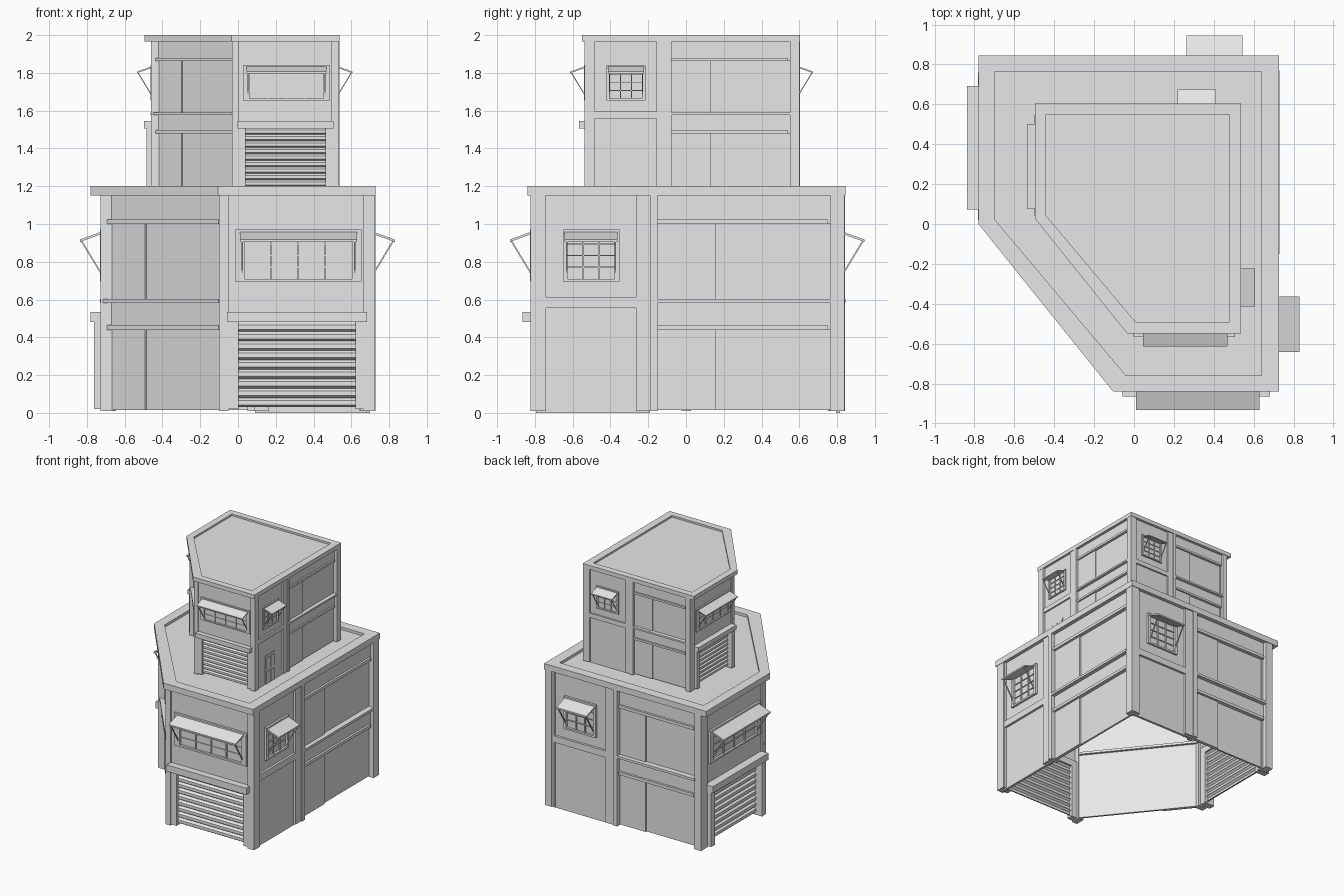
import bpy
import bmesh
from mathutils import Vector

if "Cube" in bpy.data.objects:
    bpy.data.objects.remove(bpy.data.objects["Cube"], do_unlink=True)

# One plain material for the whole building
grey = bpy.data.materials.new("light_grey")
grey.use_nodes = True
tone = (0.8, 0.8, 0.8, 1)
grey.diffuse_color = tone
grey.node_tree.nodes["Principled BSDF"].inputs["Base Color"].default_value = tone

parts = {}
TOP = 1.15      # underside of the roof band


class Wall:
    """Wall plane: u runs left to right seen from outside, d points outward."""

    def __init__(self, origin, along, label):
        self.o = Vector((*origin, 0))
        self.u = Vector((*along, 0)).normalized()
        self.n = self.u.cross(Vector((0, 0, 1)))
        self.label = label

    def prism(self, name, u0, u1, profile):
        """Extrude a (d, z) profile along the wall from u0 to u1."""
        bm = parts.setdefault(self.label + "_" + name, bmesh.new())
        ends = [[bm.verts.new(self.o + self.u * u + self.n * d + Vector((0, 0, z)))
                 for d, z in profile] for u in (u0, u1)]
        count = len(profile)
        faces = [bm.faces.new(ends[0]), bm.faces.new(ends[1])]
        for i in range(count):
            j = (i + 1) % count
            faces.append(bm.faces.new((ends[0][i], ends[0][j], ends[1][j], ends[1][i])))
        bmesh.ops.recalc_face_normals(bm, faces=faces)

    def box(self, name, u0, u1, d0, d1, z0, z1):
        self.prism(name, u0, u1, [(d0, z0), (d1, z0), (d1, z1), (d0, z1)])


def window(w, c, half, border, shade, d, cols):
    """Framed window with bars, a sloping awning and two struts."""
    low, high = 0.71, 0.955
    for s in (-1, 1):
        a, b = sorted((c + s * half, c + s * (half + border)))
        w.box("window_frame", a, b, d, d + 0.018, low - 0.015, high + 0.015)
        a = c + s * (shade - 0.012)
        w.prism("awning_struts", a - 0.004, a + 0.004,
                [(d, 0.71), (d, 0.725), (d + 0.115, 0.915), (d + 0.12, 0.908)])
    for z in (low - 0.015, high):
        w.box("window_frame", c - half, c + half, d, d + 0.018, z, z + 0.015)
    for i in range(1, cols):
        u = c - half + 2 * half * i / cols
        w.box("window_bars", u - 0.004, u + 0.004, d, d + 0.009, low, high)
    for i in range(1, 4):
        z = low + (high - low) * i / 4
        w.box("window_bars", c - half, c + half, d, d + 0.007, z - 0.003, z + 0.003)
    w.prism("awning", c - shade, c + shade,
            [(d, 0.95), (d, 0.963), (d + 0.125, 0.918), (d + 0.125, 0.905)])


def shop_bay(w, c, jamb):
    """Roller shutter below a wide window, between two pillars."""
    for s in (-1, 1):
        a, b = sorted((c + s * 0.363, c + s * 0.4125))
        w.box("pillars", a, b, -0.08, 0, 0.01, TOP)
        a, b = sorted((c + s * 0.31, c + s * 0.365))
        w.box("shutter_jambs", a, b, -0.06, jamb, 0.02, 0.49)
    w.box("shutter_lintel", c - 0.37, c + 0.37, -0.06, max(0.042, jamb + 0.02), 0.48, 0.535)
    # corrugated shutter sheet
    slats, pitch = 9, 0.05
    outer = []
    for i in range(slats):
        z = 0.03 + i * pitch
        outer += [(-0.04, z), (-0.022, z + 0.012), (-0.022, z + 0.036)]
    outer.append((-0.04, 0.03 + slats * pitch))
    inner = [(d - 0.008, z) for d, z in reversed(outer)]
    w.prism("shutter", c - 0.312, c + 0.312, outer + inner)
    w.box("upper_wall", c - 0.365, c + 0.365, -0.035, -0.015, 0.53, TOP)
    window(w, c + 0.007, 0.285, 0.05, 0.31, -0.015, 4)


def small_bay(w, a, b):
    """Narrow bay: two recessed panels, the upper one with a small window."""
    left, right = a + 0.083, b - 0.075
    w.box("panels", a + 0.03, b, -0.045, -0.025, 0, TOP)
    for u0, u1 in ((a, left), (right, b)):
        w.box("bay_frame", u0, u1, -0.06, -0.006, 0.01, TOP)
    w.box("bay_frame", left, right, -0.03, -0.006, 0.555, 0.61)
    w.box("pillars", a, a + 0.062, -0.06, 0, 0.01, TOP)
    w.box("pillars", b, b + 0.04, -0.08, 0.003, 0.01, TOP)
    window(w, (left + right) / 2, 0.125, 0.025, 0.14, -0.02, 3)


def long_bay(w, a, b):
    """Two storeys of stepped panels, each under a ledge and header."""
    step = a + (b - a) / 3
    for z0, z1 in ((0.015, 0.59), (0.59, TOP)):
        ledge = z1 - 0.15
        w.box("wall_panels", a, step, -0.06, -0.032, z0, ledge)
        w.box("wall_panels", step, b, -0.06, -0.044, z0, ledge)
        w.box("headers", a, b, -0.06, -0.03, ledge, z1)
        w.box("ledges", a, b - 0.02, -0.04, -0.012, ledge, ledge + 0.025)
    w.box("floor_beam", a, b, -0.08, 0.004, 0.583, 0.603)


# Five walls around the clipped-corner plan
front = Wall((0, -0.823), (1, 0), "front")
right = Wall((0.725, 0), (0, 1), "right")
back = Wall((0, 0.84), (-1, 0), "back")
left = Wall((-0.727, 0), (0, -1), "left")
corner = Wall((-0.727, 0), (0.627, -0.78), "angled")

shop_bay(front, 0.3125, -0.004)
shop_bay(left, -0.39, 0.035)
small_bay(right, -0.823, -0.19)
long_bay(right, -0.15, 0.77)
right.box("pillars", 0.765, 0.84, -0.06, 0, 0.01, TOP)
small_bay(back, -0.725, -0.09)
long_bay(back, -0.05, 0.67)
back.box("pillars", 0.662, 0.727, -0.06, 0, 0.01, TOP)
long_bay(corner, 0, 1)

# Roof slab with a raised rim
bm = parts["roof"] = bmesh.new()
edge = [(-0.78, 0.845), (0.728, 0.845), (0.728, -0.84), (-0.105, -0.84), (-0.78, 0)]
inside = [(-0.7, 0.765), (0.64, 0.765), (0.64, -0.76), (-0.04, -0.76), (-0.7, 0.025)]
rings = [[bm.verts.new((x, y, z)) for x, y in loop]
         for loop, z in ((edge, TOP), (edge, 1.2), (inside, 1.2), (inside, 1.178))]
for lower, upper in zip(rings, rings[1:]):
    for i in range(len(edge)):
        j = (i + 1) % len(edge)
        bm.faces.new((lower[i], lower[j], upper[j], upper[i]))
bm.faces.new(rings[0])
bm.faces.new(rings[-1])
bmesh.ops.recalc_face_normals(bm, faces=bm.faces)

# Roof door, only on the upper block
right.box("roof_door", -0.595, -0.415, -0.03, -0.02, 0, 0.35)
for u in (-0.585, -0.5):
    for z in (0.02, 0.19):
        right.box("roof_door", u, u + 0.075, -0.02, -0.012, z, z + 0.13)

# Lower block, and a smaller copy standing on its roof
SCALE = 0.685
OFFSET = (0.038, 0.026, 2 - 1.2 * SCALE)
for name, bm in parts.items():
    mesh = bpy.data.meshes.new(name)
    bm.to_mesh(mesh)
    bm.free()
    mesh.materials.append(grey)
    for level in ("lower", "upper"):
        if level == "lower" and "roof_door" in name:
            continue
        obj = bpy.data.objects.new(level + "_" + name, mesh)
        bpy.context.collection.objects.link(obj)
        if level == "upper":
            obj.scale = (SCALE, SCALE, SCALE)
            obj.location = OFFSET
